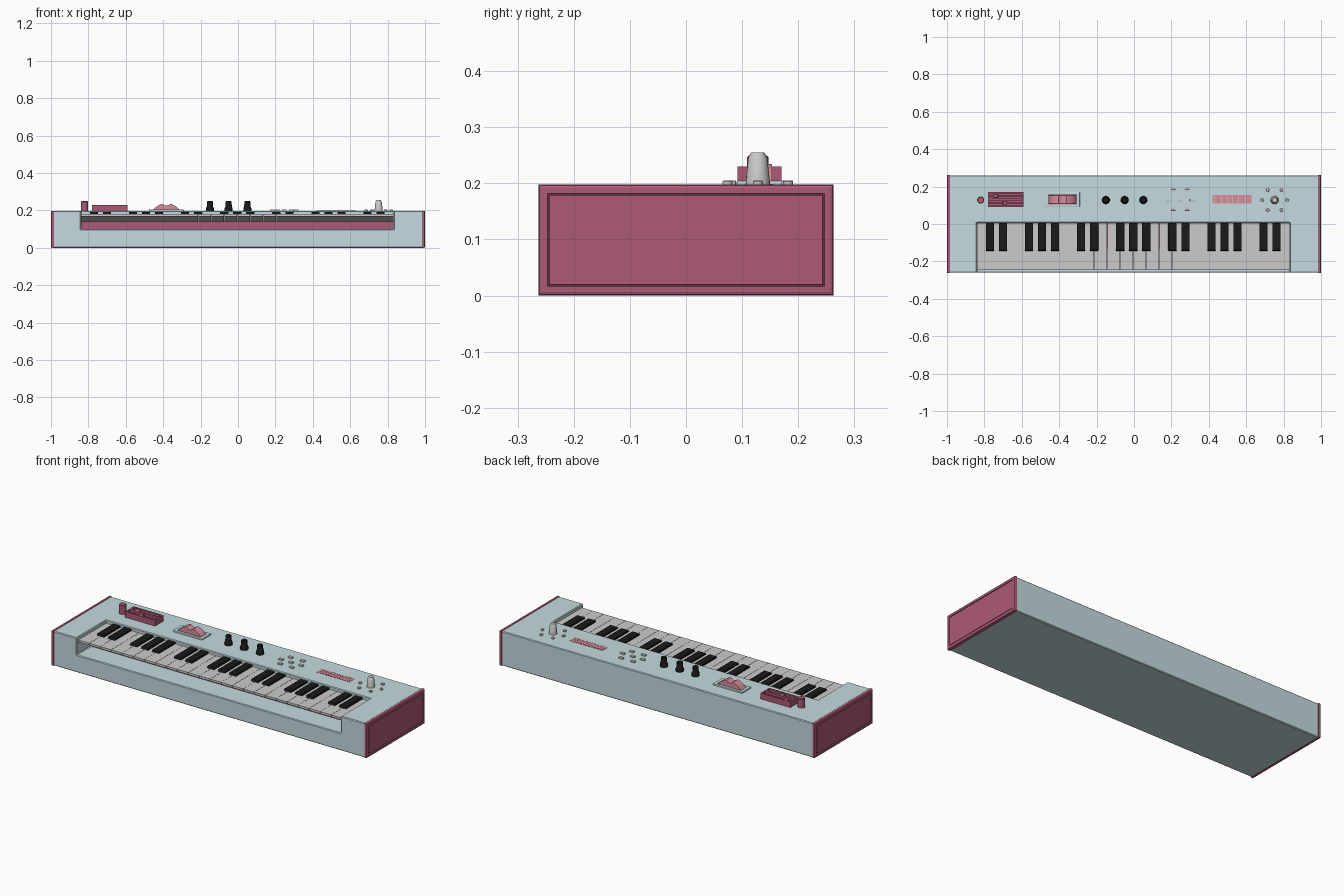
import bpy, bmesh, math
from mathutils import Matrix

if "Cube" in bpy.data.objects:
    bpy.data.objects.remove(bpy.data.objects["Cube"])


def mat(name, c):
    m = bpy.data.materials.new(name)
    m.diffuse_color = (*c, 1)
    m.use_nodes = True
    m.node_tree.nodes["Principled BSDF"].inputs["Base Color"].default_value = m.diffuse_color
    return m


BLUE = mat("pale_blue", (0.56, 0.71, 0.74))
ROSE = mat("rose", (0.42, 0.10, 0.18))
PINK = mat("pink", (0.68, 0.27, 0.33))
BLACK = mat("black", (0.01, 0.01, 0.01))
TOP = 0.197
ROW = 0.128


def finish(name, bm, m=None, bevel=0, smooth=False):
    bmesh.ops.recalc_face_normals(bm, faces=bm.faces)
    me = bpy.data.meshes.new(name)
    bm.to_mesh(me)
    bm.free()
    ob = bpy.data.objects.new(name, me)
    bpy.context.collection.objects.link(ob)
    if m:
        me.materials.append(m)
    if bevel:
        b = ob.modifiers.new("bevel", 'BEVEL')
        b.width, b.segments, b.limit_method = bevel, 2, 'ANGLE'
    if smooth:
        bpy.context.view_layer.objects.active = ob
        ob.select_set(True)
        bpy.ops.object.shade_smooth_by_angle(angle=math.radians(35))
        ob.select_set(False)
    return ob


def box(name, x0, x1, y0, y1, z0, z1, m=None, bevel=0):
    bm = bmesh.new()
    mx = Matrix.Translation(((x0 + x1) / 2, (y0 + y1) / 2, (z0 + z1) / 2)) @ Matrix.Diagonal((x1 - x0, y1 - y0, z1 - z0, 1))
    bmesh.ops.create_cube(bm, size=1, matrix=mx)
    return finish(name, bm, m, bevel)


def prism(name, pts, x0, x1, axis='X', m=None, bevel=0, smooth=False):
    """Extrude a (y, z) profile along x, or an (x, z) profile along y."""
    bm = bmesh.new()
    place = (lambda a, b: (x0, a, b)) if axis == 'X' else (lambda a, b: (a, x0, b))
    f = bm.faces.new([bm.verts.new(place(a, b)) for a, b in pts])
    r = bmesh.ops.extrude_face_region(bm, geom=[f])
    d = x1 - x0
    bmesh.ops.translate(bm, vec=(d, 0, 0) if axis == 'X' else (0, d, 0),
                        verts=[v for v in r['geom'] if isinstance(v, bmesh.types.BMVert)])
    return finish(name, bm, m, bevel, smooth)


def lathe(name, x, y, prof, m=None, n=24):
    """Stack of (radius, z) rings closed with flat caps."""
    bm = bmesh.new()
    rings = [[bm.verts.new((x + r * math.cos(2 * math.pi * i / n), y + r * math.sin(2 * math.pi * i / n), z))
              for i in range(n)] for r, z in prof]
    for a, b in zip(rings, rings[1:]):
        for i in range(n):
            bm.faces.new((a[i], a[(i + 1) % n], b[(i + 1) % n], b[i]))
    bm.faces.new(rings[0])
    bm.faces.new(rings[-1])
    return finish(name, bm, m, 0, True)


def cut(ob, tool):
    b = ob.modifiers.new("cut", 'BOOLEAN')
    b.object, b.operation, b.solver = tool, 'DIFFERENCE', 'EXACT'
    tool.hide_render = True
    tool.hide_viewport = True


# Case with the key recess open to the front
KX0, KX1 = -0.84, 0.832
case = box("case", -0.987, 0.987, -0.26, 0.26, 0, TOP, BLUE)
cut(case, box("recess_cutter", KX0 - 0.001, KX1 + 0.001, -0.4, 0.008, 0.10, 0.4))
bv = case.modifiers.new("bevel", 'BEVEL')
bv.width, bv.segments, bv.limit_method = 0.004, 1, 'ANGLE'

# End panels with a grooved inner field
for side, s in (("left", -1), ("right", 1)):
    bm = bmesh.new()
    bmesh.ops.create_cube(bm, size=1, matrix=Matrix.Translation((s * 0.9925, 0, 0.1)) @ Matrix.Diagonal((0.015, 0.526, 0.198, 1)))
    bm.normal_update()
    f = next(f for f in bm.faces if f.normal.x * s > 0.9)
    bmesh.ops.bevel(bm, geom=list(f.edges), offset=0.006, segments=2, profile=0.5, affect='EDGES')
    bm.normal_update()
    f = max((f for f in bm.faces if f.normal.x * s > 0.99), key=lambda f: f.calc_area())
    for t, d in ((0.014, 0), (0.002, -0.005), (0.002, 0), (0.001, 0.004)):
        bmesh.ops.inset_region(bm, faces=[f], thickness=t, depth=d)
    bmesh.ops.translate(bm, verts=bm.verts, vec=(0, 0, -min(v.co.z for v in bm.verts)))
    finish(side + "_end_panel", bm, ROSE)

# Key bed under the keys
box("key_bed", KX0, KX1, -0.13, 0.006, 0.10, 0.142, ROSE)

# White keys: thin at the front, thicker at the back
N = 24
W = (KX1 - KX0) / N
key_profile = [(-0.246, 0.180), (0.006, 0.180), (0.006, 0.142), (-0.13, 0.142), (-0.235, 0.168), (-0.246, 0.168)]
for i in range(N):
    x = KX0 + i * W
    prism(f"white_key_{i}", key_profile, x + 0.0006, x + W - 0.0006)

# Black keys at the usual two and three grouping
black_profile = [(-0.145, 0.178), (-0.138, 0.191), (0.005, 0.191), (0.005, 0.178)]
for i in range(1, N):
    if i % 7 not in (0, 3):
        x = KX0 + i * W
        prism(f"black_key_{i}", black_profile, x - 0.022, x + 0.022, m=BLACK, bevel=0.0015)

# Rose knob at far left
lathe("volume_knob", -0.82, ROW, [(0.019, TOP - 0.003), (0.019, 0.246), (0.016, 0.25)], ROSE)

# Slider block with two slots
block = box("slider_block", -0.78, -0.59, 0.092, 0.17, TOP - 0.003, 0.23, ROSE)
for i, y in enumerate((0.113, 0.149)):
    cut(block, box(f"slot_cutter_{i}", -0.77, -0.6, y - 0.011, y + 0.011, 0.215, 0.3))
    box(f"slider_track_{i}", -0.77, -0.6, y - 0.003, y + 0.003, 0.213, 0.218, BLACK)
    x = (-0.69, -0.74)[i]
    box(f"slider_cap_{i}", x - 0.012, x + 0.012, y - 0.009, y + 0.009, 0.213, 0.229, ROSE, 0.002)

# Bend wheel in a raised frame
X = -0.383
frame = box("wheel_frame", X - 0.093, X + 0.093, 0.09, 0.172, TOP - 0.003, 0.205, BLUE, 0.003)
cut(frame, box("wheel_well_cutter", X - 0.074, X + 0.074, 0.105, 0.157, 0.19, 0.3))
frame.modifiers.move(1, 0)
box("wheel_well", X - 0.074, X + 0.074, 0.105, 0.157, 0.19, 0.199, ROSE)
arc = []
for i in range(33):
    a = math.radians(145 - 110 * i / 32)
    px, pz = 0.088 * math.cos(a), 0.15 + 0.088 * math.sin(a)
    if abs(px) < 0.022:
        pz -= 0.013 * math.cos(px / 0.022 * math.pi / 2)
    arc.append((X + px, pz))
prism("bend_wheel", arc, 0.109, 0.153, 'Y', PINK, 0, True)

# Three black rotary knobs
for i in range(3):
    lathe(f"rotary_knob_{i}", -0.15 + 0.1 * i, ROW,
          [(0.021, TOP - 0.003), (0.021, 0.212), (0.017, 0.220), (0.016, 0.247), (0.013, 0.25)], BLACK)

# Cluster of small push buttons
spots = [(x, y) for y in (0.081, 0.178) for x in (0.21, 0.285)] + [(x, ROW) for x in (0.183, 0.247, 0.311)]
for i, (x, y) in enumerate(spots):
    box(f"push_button_{i}", x - 0.013, x + 0.013, y - 0.008, y + 0.008, TOP - 0.003, 0.205, None, 0.002)

# Slatted strip
for i in range(18):
    x = 0.42 + i * 0.21 / 18
    box(f"strip_slat_{i}", x + 0.0005, x + 0.0112, 0.109, 0.155, TOP - 0.003, 0.1985, PINK)

# Tall grey dial and its ring of dots
lathe("tall_dial", 0.752, ROW, [(0.022, TOP - 0.003), (0.021, 0.208), (0.017, 0.245), (0.012, 0.255)])
for i, (dx, dy) in enumerate([(sx * a, b) for sx in (-1, 1) for a, b in ((0.037, 0.054), (0.067, 0), (0.037, -0.054))]):
    lathe(f"dial_dot_{i}", 0.752 + dx, ROW + dy, [(0.009, TOP - 0.003), (0.009, 0.203), (0.007, 0.205)], n=16)
